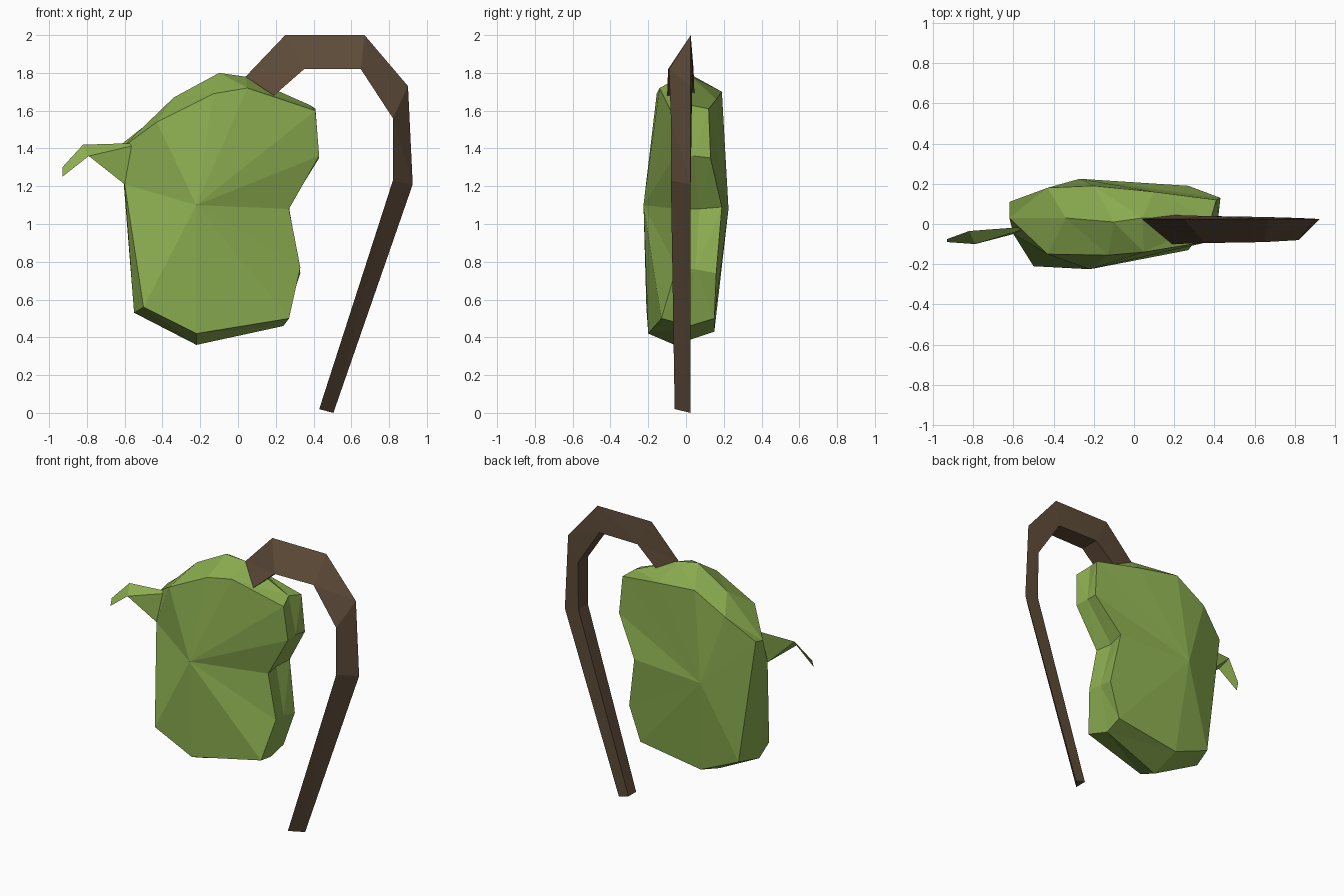
import bpy, bmesh

if "Cube" in bpy.data.objects:
    bpy.data.objects.remove(bpy.data.objects["Cube"])


def material(name, rgb):
    m = bpy.data.materials.new(name)
    m.diffuse_color = (*rgb, 1)
    m.use_nodes = True
    m.node_tree.nodes["Principled BSDF"].inputs["Base Color"].default_value = m.diffuse_color
    return m


def make(name, verts, faces, mat, fix=True):
    me = bpy.data.meshes.new(name)
    me.from_pydata(verts, [], faces)
    if fix:
        bm = bmesh.new()
        bm.from_mesh(me)
        bmesh.ops.triangulate(bm, faces=bm.faces[:])
        bmesh.ops.recalc_face_normals(bm, faces=bm.faces[:])
        bm.to_mesh(me)
        bm.free()
    me.materials.append(mat)
    ob = bpy.data.objects.new(name, me)
    bpy.context.collection.objects.link(ob)
    return ob


def bridge(start_a, start_b, n):
    return [(start_a + i, start_a + (i + 1) % n, start_b + (i + 1) % n, start_b + i)
            for i in range(n)]


green = material("green", (0.26, 0.42, 0.08))
brown = material("brown", (0.11, 0.07, 0.04))

# Body: three rings (front, middle, back) closed with fans, counted from the lower left
front = [(-.50, -.21, .56), (-.22, -.20, .42), (.27, -.13, .50), (.33, -.05, .77),
         (.27, -.05, 1.08), (.43, -.06, 1.36), (.41, -.08, 1.60), (.05, -.14, 1.72),
         (-.13, -.155, 1.69), (-.43, -.15, 1.54), (-.60, -.05, 1.21)]
middle = [(-.55, -.03, .53), (-.22, -.06, .36), (.24, .02, .46), (.32, .05, .76),
          (.25, .07, 1.08), (.42, .04, 1.36), (.38, .02, 1.63), (.04, .03, 1.78),
          (-.10, .01, 1.80), (-.34, .03, 1.67), (-.62, .03, 1.40)]
back = [(-.50, .13, .55), (-.22, .15, .43), (.25, .15, .50), (.33, .16, .74),
        (.27, .19, 1.09), (.43, .13, 1.35), (.41, .12, 1.61), (.10, .16, 1.66),
        (-.20, .19, 1.70), (-.43, .18, 1.57), (-.62, .11, 1.42)]
n = len(front)
verts = front + middle + back + [(-.22, -.225, 1.10), (-.27, .225, 1.08)]
faces = bridge(0, n, n) + bridge(n, 2 * n, n)
for i in range(n):
    j = (i + 1) % n
    faces += [(i, j, 3 * n), (2 * n + i, 2 * n + j, 3 * n + 1)]
make("body", verts, faces, green)

# Side leaf: wedge at the body, then a thin drooping tip
leaf = [(-.60, -.05, 1.21), (-.49, -.01, 1.43), (-.79, -.10, 1.36),
        (-.82, -.035, 1.42), (-.93, -.09, 1.25), (-.93, -.075, 1.30)]
make("leaf", leaf, [(0, 2, 1), (1, 2, 3), (1, 3, 0), (0, 3, 2)], green)
make("leaf_tip", leaf[2:], [(0, 2, 3, 1)], green, fix=False)

# Hooked stem: triangular section, outer ridge and flat inner side
outer = [(.04, 1.78), (.25, 2.0), (.67, 2.0), (.90, 1.73), (.925, 1.21), (.505, 0)]
inner = [(.19, 1.68), (.35, 1.82), (.65, 1.82), (.82, 1.56), (.82, 1.23), (.43, .02)]
near = [-.10, -.095, -.09, -.08, -.08, -.06]
far = [.045, .04, .035, .03, .025, .025]
verts, faces = [], []
for (ox, oz), (ix, iz), a, b in zip(outer, inner, near, far):
    verts += [(ox, .025, oz), (ix, a, iz), (ix, b, iz)]
for s in range(len(outer) - 1):
    faces += bridge(3 * s, 3 * s + 3, 3)
faces += [(0, 1, 2), (15, 16, 17)]
make("stem", verts, faces, brown)
